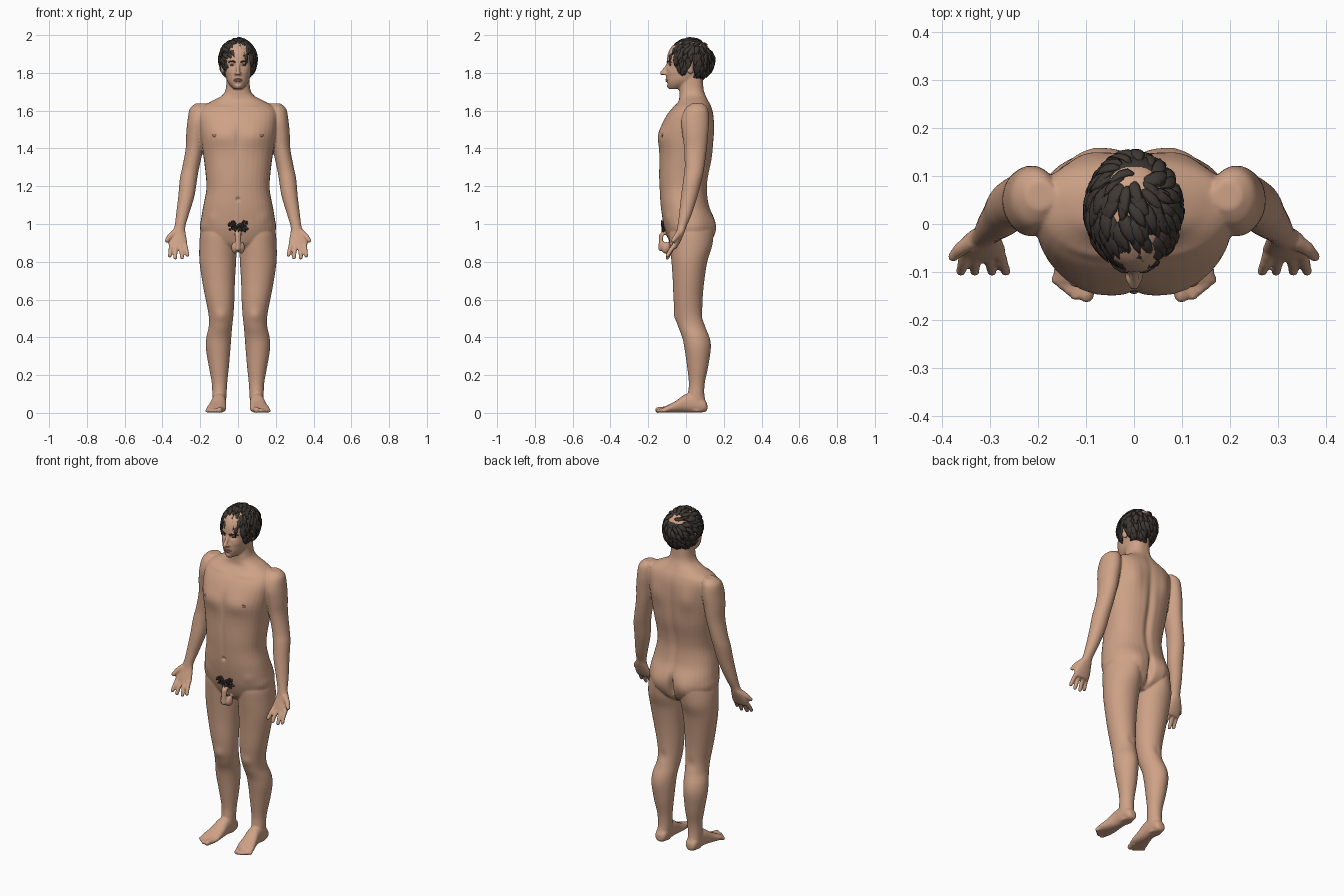
import bpy, bmesh, math, random
from mathutils import Vector, Matrix
from mathutils.bvhtree import BVHTree

random.seed(4)

def material(name, rgb):
    m = bpy.data.materials.new(name)
    m.diffuse_color = (*rgb, 1)
    return m

SKIN = material("skin", (0.62, 0.36, 0.24))
HAIR = material("hair", (0.05, 0.04, 0.034))
LIP = material("lip", (0.45, 0.2, 0.15))
EYE = material("eye", (0.06, 0.045, 0.04))

def finish(bm, name, mat):
    bmesh.ops.recalc_face_normals(bm, faces=bm.faces)
    me = bpy.data.meshes.new(name)
    bm.to_mesh(me)
    bm.free()
    me.materials.append(mat)
    me.shade_smooth()
    ob = bpy.data.objects.new(name, me)
    bpy.context.collection.objects.link(ob)
    return ob

def skin_rings(bm, rings):
    vs = [[bm.verts.new(p) for p in r] for r in rings]
    n = len(vs[0])
    for a, b in zip(vs, vs[1:]):
        for i in range(n):
            bm.faces.new((a[i], a[(i + 1) % n], b[(i + 1) % n], b[i]))
    bm.faces.new(vs[0])
    bm.faces.new(vs[-1])

def loft(bm, rows, side=1, power=2.0, along_y=False):
    """rows: (height, centre x, half width, near depth, far depth), smoothed between rows"""
    fine = []
    for i in range(len(rows) - 1):
        p = [rows[max(i - 1, 0)], rows[i], rows[i + 1], rows[min(i + 2, len(rows) - 1)]]
        for k in range(4):
            t = k / 4
            fine.append([0.5 * (2 * b + (c - a) * t + (2 * a - 5 * b + 4 * c - d) * t * t
                         + (3 * b - a - 3 * c + d) * t ** 3) for a, b, c, d in zip(*p)])
    fine.append(rows[-1])
    rings = []
    for h, x, rx, f, b in fine:
        ring = []
        for j in range(36):
            c, s = math.cos(j * math.tau / 36), math.sin(j * math.tau / 36)
            u = math.copysign(abs(c) ** (2 / power), c) * rx + x
            v = math.copysign(abs(s) ** (2 / power), s) * (b - f) / 2 + (b + f) / 2
            ring.append((side * u, h, v) if along_y else (side * u, v, h))
        rings.append(ring)
    skin_rings(bm, rings)

def ball(bm, loc, radii, rot=0):
    m = Matrix.Translation(loc) @ Matrix.Rotation(rot, 4, 'Z') @ Matrix.Diagonal((*radii, 1))
    bmesh.ops.create_uvsphere(bm, u_segments=16, v_segments=10, radius=1, matrix=m)

def tube(bm, pts, radii, up=(0.1, 1, 0.2), flat=1.0, sides=10):
    pts = [Vector(p) for p in pts]
    rings = []
    for i, (p, r) in enumerate(zip(pts, radii)):
        t = (pts[min(i + 1, len(pts) - 1)] - pts[max(i - 1, 0)]).normalized()
        b = t.cross(Vector(up)).normalized()
        n = b.cross(t)
        rings.append([p + r * (math.cos(a) * b + flat * math.sin(a) * n)
                      for a in (k * math.tau / sides for k in range(sides))])
    skin_rings(bm, rings)

def digit(bm, pts, radii):
    tube(bm, pts, radii)
    ball(bm, pts[-1], (radii[-1],) * 3)

# Torso and neck, then head
bm = bmesh.new()
torso = [(.86, .06, -.05, .08), (.90, .16, -.085, .125), (.97, .2, -.112, .145), (1.03, .195, -.125, .145),
         (1.10, .183, -.135, .122), (1.18, .168, -.14, .112), (1.25, .17, -.143, .118), (1.35, .182, -.142, .138),
         (1.45, .197, -.143, .146), (1.52, .205, -.13, .148), (1.58, .207, -.1, .145), (1.62, .19, -.065, .135),
         (1.65, .14, -.04, .12), (1.68, .085, -.035, .105), (1.72, .064, -.036, .093), (1.80, .06, -.03, .09)]
loft(bm, [(z, 0, rx, f, b) for z, rx, f, b in torso], power=2.35)
head = [(1.715, .022, -.09, -.02), (1.735, .043, -.1, .03), (1.76, .059, -.104, .07), (1.79, .067, -.105, .095),
        (1.82, .074, -.102, .115), (1.85, .077, -.1, .125), (1.88, .08, -.1, .13), (1.91, .08, -.093, .13),
        (1.94, .07, -.075, .115), (1.965, .045, -.04, .085), (1.975, .015, 0, .04)]
loft(bm, [(z, 0, rx, f, b) for z, rx, f, b in head], power=2.15)
digit(bm, [(0, -.094, 1.85), (0, -.108, 1.825), (0, -.126, 1.799)], (.008, .0095, .012))

# Arms, hands, legs and feet as (height, x, half width, front, back)
arm = [(1.638, .195, .03, .03, .09), (1.61, .207, .048, -.005, .115), (1.55, .213, .054, -.025, .122),
       (1.48, .222, .052, -.02, .118), (1.40, .230, .047, -.01, .11), (1.30, .250, .045, -.007, .097),
       (1.24, .262, .046, -.014, .085), (1.15, .273, .043, -.026, .062), (1.05, .294, .034, -.037, .03),
       (.985, .308, .029, -.046, .002), (.95, .316, .039, -.054, -.01), (.90, .318, .050, -.072, -.033),
       (.87, .317, .047, -.08, -.05)]
leg = [(1.0, .1, .085, -.08, .12), (.95, .105, .095, -.09, .13), (.88, .106, .099, -.085, .135),
       (.80, .107, .097, -.077, .113), (.70, .103, .087, -.07, .097), (.60, .095, .076, -.066, .088),
       (.52, .09, .066, -.057, .088), (.46, .0925, .062, -.043, .1), (.40, .1015, .066, -.02, .12),
       (.34, .105, .065, -.008, .126), (.25, .1015, .054, .005, .118), (.16, .098, .041, .015, .1),
       (.10, .0985, .038, .01, .097), (.05, .1, .036, 0, .105), (.006, .1, .03, .015, .1)]
foot = [(.113, .1, .015, .015, .045), (.098, .1, .032, .004, .07), (.05, .1, .037, .002, .1),
        (0, .102, .039, .002, .1), (-.05, .108, .046, .002, .066), (-.09, .115, .052, .002, .044),
        (-.122, .12, .047, .004, .028)]
for s in (1, -1):
    loft(bm, arm, s)
    loft(bm, leg, s)
    loft(bm, foot, s, 2.3, True)
    for bx, tx, tz in ((.280, .267, .836), (.304, .296, .822), (.329, .332, .821), (.353, .361, .832)):
        digit(bm, [(s * bx, -.06, .89), (s * (bx * .5 + tx * .5), -.082, (.89 + tz) / 2), (s * tx, -.099, tz)],
              (.0125, .0118, .0105))
    digit(bm, [(s * .335, -.035, .955), (s * .362, -.052, .932), (s * .377, -.068, .912)], (.018, .015, .0115))
    digit(bm, [(s * .088, -.1, .018), (s * .099, -.149, .015)], (.018, .0155))
    for i in range(4):
        digit(bm, [(s * (.11 + .014 * i), -.1, .016), (s * (.122 + .0135 * i), -.149 + .011 * i, .012)], (.0125, .011))
    # Ears, nostrils and groin
    ball(bm, (s * .083, .022, 1.826), (.0085, .02, .033), s * .35)
    ball(bm, (s * .011, -.111, 1.796), (.009, .012, .008))
    ball(bm, (s * .016, -.108, .875), (.02, .025, .032))
digit(bm, [(0, -.1, .965), (0, -.127, .94), (0, -.132, .87)], (.018, .017, .015))

# Fuse the body into one smooth skin
body = finish(bm, "body", SKIN)
bpy.context.view_layer.objects.active = body
fuse = body.modifiers.new("fuse", 'REMESH')
fuse.mode, fuse.voxel_size = 'VOXEL', 0.005
soft = body.modifiers.new("soften", 'SMOOTH')
soft.factor, soft.iterations = 0.5, 5
for name in ("fuse", "soften"):
    bpy.ops.object.modifier_apply(modifier=name)

# Anatomy relief: (x, z, x radius, z radius, amount), on the front or the back
front = [(.085, 1.465, .075, .05, .012), (0, 1.45, .014, .08, -.006), (0, 1.22, .013, .12, -.004),
         (0, 1.13, .009, .009, -.012), (.09, 1.615, .06, .011, .005), (.09, .515, .03, .03, .007),
         (.031, 1.84, .017, .010, -.009), (.03, 1.862, .024, .008, .003), (.047, 1.803, .014, .014, .003),
         (0, 1.742, .02, .006, -.004), (0, 1.726, .015, .009, .004), (.14, 1.03, .03, .03, .005)]
back = [(0, 1.3, .02, .26, -.013), (.1, 1.5, .045, .07, .011), (0, .95, .013, .075, -.03),
        (.085, .97, .06, .065, .02), (.105, .36, .04, .07, .006), (.09, .51, .022, .03, -.005)]
bm = bmesh.new()
bm.from_mesh(body.data)
bm.normal_update()
for v in bm.verts:
    x, z, n = abs(v.co.x), v.co.z, v.normal.copy()
    if x < .2:
        for bx, bz, rx, rz, amt in (front if n.y < 0 else back):
            d = ((x - bx) / rx) ** 2 + ((z - bz) / rz) ** 2
            if d < 6:
                v.co += n * amt * math.exp(-d) * abs(n.y)
bm.normal_update()
tree = BVHTree.FromBMesh(bm)
bm.to_mesh(body.data)
bm.free()
body.data.shade_smooth()

def on_front(x, z, out=0.0):
    hit = tree.ray_cast(Vector((x, -1, z)), Vector((0, 1, 0)))[0]
    return hit + Vector((0, -out, 0))

# Face details, nipples
brows, eyes, lips, nip = (bmesh.new() for _ in range(4))
for s in (1, -1):
    tube(brows, [on_front(s * x, z) for x, z in ((.013, 1.857), (.025, 1.861), (.04, 1.862), (.053, 1.855))],
         (.003, .0045, .004, .001))
    ball(eyes, on_front(s * .031, 1.84), (.012, .003, .0045), s * .25)
    ball(nip, on_front(s * .125, 1.47), (.01, .003, .009), s * .4)
for z, r in ((1.765, .0042), (1.757, .005)):
    tube(lips, [on_front(x, z if abs(x) < .015 else 1.761) for x in (-.024, -.012, 0, .012, .024)],
         (.001, r, r * 1.1, r, .001))
finish(brows, "eyebrows", HAIR)
finish(eyes, "eyes", EYE)
finish(lips, "lips", LIP)
finish(nip, "nipples", LIP)

# Hair: a cap tucked under the hairline, covered in swept locks
C, R = Vector((0, .028, 1.868)), Vector((.094, .115, .108))
crown = Vector((0, .5, .85)).normalized()

def on_scalp(d, k=1.0):
    return C + Vector((d.x * R.x, d.y * R.y, d.z * R.z)) * k

def below_hairline(p):
    return p.z < (1.9 if p.y < -.05 else 1.835 if p.y < 0 else 1.862 if p.y < .045 else 1.79)

bm = bmesh.new()
bmesh.ops.create_uvsphere(bm, u_segments=48, v_segments=32, radius=1)
for v in bm.verts:
    p = on_scalp(v.co)
    v.co = on_scalp(v.co, .7) if below_hairline(p) else p
finish(bm, "hair_cap", HAIR)

bm = bmesh.new()
count = 0
while count < 260:
    d = Vector([random.gauss(0, 1) for _ in range(3)]).normalized()
    if below_hairline(on_scalp(d)):
        continue
    count += 1
    swirl, pts = random.uniform(.1, .9), []
    size, lift = random.uniform(.8, 1.25), random.uniform(0, .07)
    for k in range(5):
        pts.append(on_scalp(d, (.99, 1.03, 1.045, 1.05, 1.05)[k] + lift * k / 4))
        flow = (d - crown) + swirl * crown.cross(d) + Vector((0, -.25 if d.z > .5 else 0, 0))
        flow -= d * flow.dot(d)
        d = (d + flow.normalized() * .15).normalized()
    tube(bm, pts, [size * r for r in (.005, .012, .013, .009, .0008)], up=pts[2] - C, flat=.4, sides=6)
finish(bm, "hair_locks", HAIR)

# Body hair patch
bm = bmesh.new()
for i in range(60):
    x, z = random.uniform(-.05, .05), random.uniform(.965, 1.015)
    p = on_front(x, z)
    tip = p + Vector((random.uniform(-.012, .012), -.012, random.uniform(-.016, .004)))
    tube(bm, [p, (p + tip) / 2 + Vector((0, -.003, .003)), tip], (.006, .006, .001), up=(1, .2, .1), sides=5)
finish(bm, "body_hair", HAIR)
